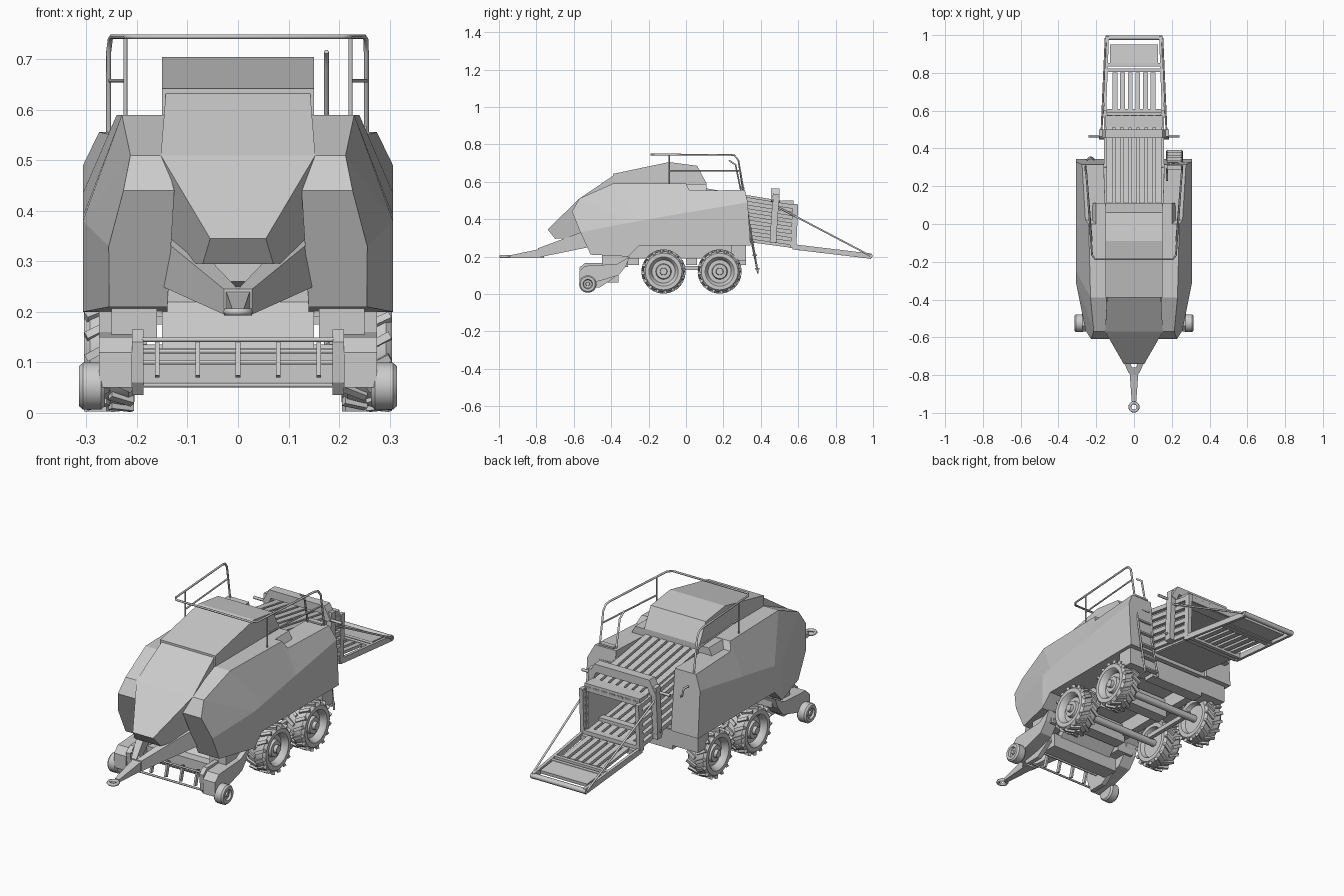
import bpy, bmesh
from math import sin, cos, pi
from mathutils import Vector, Matrix

old = bpy.data.objects.get("Cube")
if old:
    bpy.data.objects.remove(old, do_unlink=True)

grey = bpy.data.materials.new("plain_grey")
grey.use_nodes = True
grey.diffuse_color = (0.6, 0.6, 0.6, 1)
grey.node_tree.nodes["Principled BSDF"].inputs["Base Color"].default_value = grey.diffuse_color


def finish(name, bm, smooth=False):
    bmesh.ops.recalc_face_normals(bm, faces=bm.faces)
    mesh = bpy.data.meshes.new(name)
    bm.to_mesh(mesh)
    bm.free()
    mesh.materials.append(grey)
    obj = bpy.data.objects.new(name, mesh)
    bpy.context.collection.objects.link(obj)
    if smooth:
        bpy.ops.object.select_all(action='DESELECT')
        obj.select_set(True)
        bpy.context.view_layer.objects.active = obj
        bpy.ops.object.shade_smooth_by_angle(angle=0.6)
    return obj


def loft(name, rings, smooth=False):
    """Skin closed rings of equal point count and cap both ends."""
    bm = bmesh.new()
    loops = [[bm.verts.new(p) for p in ring] for ring in rings]
    count = len(loops[0])
    for a, b in zip(loops, loops[1:]):
        for i in range(count):
            j = (i + 1) % count
            bm.faces.new((a[i], a[j], b[j], b[i]))
    bm.faces.new(loops[0])
    bm.faces.new(loops[-1])
    return finish(name, bm, smooth)


def extrude(name, profile, x0, x1):
    return loft(name, [[(x, y, z) for y, z in profile] for x in (x0, x1)])


def lathe(name, profile, center, side, steps):
    cx, cy, cz = center
    angles = [2 * pi * i / steps for i in range(steps)]
    return loft(name, [[(cx + side * x, cy + r * cos(a), cz + r * sin(a)) for a in angles]
                       for x, r in profile], True)


def blocks(name, matrices):
    bm = bmesh.new()
    for matrix in matrices:
        bmesh.ops.create_cube(bm, size=1, matrix=matrix)
    return finish(name, bm)


def span(a, b, width, height):
    """Matrix of a unit cube stretched from a to b."""
    a, b = Vector(a), Vector(b)
    turn = (b - a).to_track_quat('Y', 'Z').to_matrix().to_4x4()
    return Matrix.Translation((a + b) / 2) @ turn @ Matrix.Diagonal((width, (b - a).length, height, 1))


def cuboid(x, y, z):
    """Matrix of a unit cube filling three ranges."""
    low, high = Vector((x[0], y[0], z[0])), Vector((x[1], y[1], z[1]))
    size = high - low
    return Matrix.Translation((low + high) / 2) @ Matrix.Diagonal((abs(size.x), size.y, size.z, 1))


def tube(name, paths, radius, cyclic=False):
    curve = bpy.data.curves.new(name, 'CURVE')
    curve.dimensions = '3D'
    curve.bevel_depth = radius
    curve.bevel_resolution = 1
    curve.use_fill_caps = True
    for path in paths:
        spline = curve.splines.new('POLY')
        spline.points.add(len(path) - 1)
        for point, co in zip(spline.points, path):
            point.co = (*co, 1)
        spline.use_cyclic_u = cyclic
    curve.materials.append(grey)
    obj = bpy.data.objects.new(name, curve)
    bpy.context.collection.objects.link(obj)
    return obj


def mix(a, b, t):
    return a + (b - a) * t


# Central hood: tapered nose, front panel and raised top cover
hood = [(.07, -.70, .295, .055, -.74, .345), (.13, -.5, .3, .153, -.57, .51),
        (.145, -.39, .3, .143, -.39, .632), (.15, -.39, .3, .15, -.39, .642),
        (.15, -.09, .3, .15, -.09, .705), (.15, .06, .3, .15, .06, .685),
        (.15, .11, .3, .15, .11, .59)]
loft("hood", [[(-lw, ly, lz), (lw, ly, lz), (tw, ty, tz), (-tw, ty, tz)]
              for lw, ly, lz, tw, ty, tz in hood])

for s, side in ((1, "left"), (-1, "right")):
    # Faceted side shell from nose to tail
    shell = [
        [(.14, -.51, .21), (.255, -.51, .21), (.256, -.565, .33), (.227, -.61, .44), (.126, -.61, .44)],
        [(.14, -.31, .2), (.307, -.31, .2), (.307, -.31, .38), (.213, -.57, .51), (.146, -.57, .51)],
        [(.15, -.25, .26), (.307, -.25, .26), (.307, -.25, .39), (.23, -.39, .59), (.146, -.39, .59)],
        [(.155, 0, .26), (.307, 0, .26), (.307, 0, .435), (.24, 0, .59), (.15, 0, .59)],
        [(.155, .02, .26), (.307, .02, .26), (.307, .02, .437), (.257, .02, .552), (.15, .02, .552)],
        [(.16, .345, .26), (.307, .345, .26), (.307, .33, .49), (.275, .315, .556), (.16, .315, .556)]]
    loft("side_shell_" + side, [[(s * x, y, z) for x, y, z in ring] for ring in shell])
    loft("inner_step_" + side, [[(s * x, y, z) for x, z in ((.145, .55), (.22, .55), (.2, .588), (.145, .588))]
                                for y in (.0, .11)])

    # Drawbar arm
    arm = [((.095, .15), -.52, .25, .345), ((.0, .028), -.79, .195, .245)]
    loft("drawbar_arm_" + side, [[(s * w[0], y, lo), (s * w[1], y, lo), (s * w[1], y, hi), (s * w[0], y, hi)]
                                 for w, y, lo, hi in arm])

    # Tandem road wheels with chevron lugs
    tyre = [(-.03, .03), (-.03, .07), (-.05, .078), (-.05, .098), (-.038, .108), (.038, .108),
            (.05, .098), (.05, .078), (.042, .07), (.02, .062), (.02, .042), (.035, .038),
            (.035, .02), (.05, .018)]
    for axle, y in (("front", -.12), ("rear", .18)):
        center = Vector((s * .255, y, .12))
        lathe(f"{axle}_wheel_{side}", tyre, center, s, 32)
        lugs = []
        for i in range(32):
            half = 1 if i % 2 else -1
            lugs.append(Matrix.Translation(center) @ Matrix.Rotation(2 * pi * i / 32, 4, 'X')
                        @ Matrix.Translation((half * .024, 0, .109))
                        @ Matrix.Rotation(half * s * .5, 4, 'Z') @ Matrix.Diagonal((.05, .015, .016, 1)))
        blocks(f"{axle}_tyre_lugs_{side}", lugs)

    # Pickup end housing, skid plate, mount and gauge wheel
    housing = [(-.57, .12), (-.54, .15), (-.37, .16), (-.30, .2), (-.32, .15), (-.36, .1),
               (-.46, .07), (-.57, .05)]
    extrude("pickup_housing_" + side, housing, s * .21, s * .275)
    skid = [(-.56, .06), (-.57, .14), (-.54, .165), (-.4, .165), (-.38, .09), (-.46, .035), (-.54, .035)]
    extrude("pickup_skid_" + side, skid, s * .187, s * .21)
    blocks("pickup_mount_" + side, [cuboid((s * .16, s * .25), (-.45, -.31), (.145, .21))])
    gauge = [(-.026, .025), (-.026, .04), (-.018, .047), (.018, .047), (.026, .04), (.026, .026),
             (.016, .022), (.016, .012), (.024, .01)]
    lathe("gauge_wheel_" + side, gauge, (s * .289, -.525, .053), s, 18)

    # Chamber side wall and its rails
    wall = [(.11, .325), (.11, .555), (.57, .47), (.57, .265)]
    extrude("chamber_wall_" + side, wall, s * .135, s * .142)
    blocks("chamber_side_rails_" + side, [
        span((s * .15, .3, mix(.31, .51, k / 5)), (s * .15, .58, mix(.27, .465, k / 5)), .02, .022)
        for k in range(6)])
    blocks("chamber_end_post_" + side, [span((s * .152, .575, .255), (s * .152, .585, .48), .02, .03)])

    # Leaning collar side, clamp pin, ramp rail and support rod
    blocks("collar_side_" + side, [span((s * .17, .465, .285), (s * .17, .482, .535), .03, .035)])
    tube("collar_pin_" + side, [[(s * .16, .465, .5), (s * .24, .465, .5)],
                                [(s * .16, .465, .31), (s * .19, .465, .31)]], .007)
    blocks("ramp_rail_" + side, [span((s * .155, .57, .252), (s * .14, .99, .202), .014, .028)])
    tube("ramp_support_rod_" + side, [[(s * .172, .49, .465), (s * .15, .985, .205)]], .005)

    # Handrail post and middle rail
    tube("handrail_post_" + side, [[(s * .223, -.09, .58), (s * .223, -.09, .745)],
                                   [(s * .223, -.09, .658), (s * .253, .285, .658)]], .004)

# Drawbar tongue with towing ring
loft("drawbar_tongue", [[(-w, y, .193), (w, y, .193), (w, y, top), (-w, y, top)]
                        for w, y, top in ((.028, -.76, .25), (.022, -.8, .236), (.012, -.94, .207))])
tube("towing_ring", [[(.022 * cos(a * pi / 8), -.969 + .022 * sin(a * pi / 8), .2) for a in range(16)]],
     .008, True)

# Chassis: rails, cross boxes, floor and axles
blocks("chassis_rails", [cuboid((s * .14, s * .18), (-.32, .3), (.19, .27)) for s in (1, -1)])
blocks("chassis_cross_boxes", [cuboid((-.15, .15), (y, y + .06), (.155, .25)) for y in (-.31, .0, .26)])
blocks("chassis_floor", [cuboid((-.16, .16), (-.5, .33), (.26, .3))])
blocks("rear_bumper", [cuboid((s * .14, s * .29), (.24, .32), (.175, .265)) for s in (1, -1)])
tube("axles", [[(-.24, y, .12), (.24, y, .12)] for y in (-.12, .18)], .018)
blocks("axle_links", [cuboid((s * .18, s * .2), (-.12, .18), (.128, .15)) for s in (1, -1)])

# Pickup: reel rods, tines and pan
tube("pickup_rods", [[(-.19, y, z), (.19, y, z)] for y, z in
                     ((-.56, .145), (-.53, .122), (-.5, .1), (-.55, .055))], .005)
blocks("pickup_tines", [span((k * .08, -.54, .145), (k * .08, -.56, .072), .009, .018)
                        for k in range(-2, 3)])
blocks("pickup_pan", [cuboid((-.19, .19), (-.44, -.36), (.06, .128))])
blocks("feed_throat", [span((0, -.4, .1), (0, -.28, .23), .3, .03)])

# Slatted bale chamber
for name, z0, z1 in (("top", .558, .476), ("bottom", .325, .262)):
    blocks(f"chamber_{name}_plate", [span((0, .1, z0 - .012), (0, .57, z1 - .012), .28, .008)])
    blocks(f"chamber_{name}_slats", [span((k * .043, .08, z0), (k * .043, .575, z1), .031, .022)
                                     for k in range(-3, 4)])
blocks("chamber_back_plate", [cuboid((-.14, .14), (.2, .21), (.31, .53))])
blocks("chamber_end_beams", [cuboid((-.15, .15), (.51, .575), (.462, .5)),
                             cuboid((-.16, .16), (.555, .59), (.245, .275))])

# Collar top with chamfered corners and lower beam
arch = [(-.185, .5), (-.15, .565), (.15, .565), (.185, .5), (.155, .49), (.14, .525), (-.14, .525), (-.155, .49)]
loft("collar_top", [[(x, y, z) for x, z in arch] for y in (.455, .5)])
blocks("collar_bottom", [cuboid((-.185, .185), (.45, .485), (.275, .3))])

# Folding bale ramp
blocks("ramp_slats", [span((k * .04, .6, .255), (k * .04, .8, .23), .026, .014)
                      for k in (-2.5, -1.5, -.5, .5, 1.5, 2.5)])
blocks("ramp_roller_panel", [span((0, .85, .222), (0, .95, .212), .255, .016)])
blocks("ramp_cross_bars", [cuboid((-.145, .145), (y, y + .018), (z, z + .022))
                           for y, z in ((.59, .235), (.805, .215), (.835, .21))])
tube("ramp_end_bar", [[(-.15, .986, .203), (.15, .986, .203)]], .013)

# Top handrail loop running down into the access ladder
tube("handrail", [[(-.256, .305, .55), (-.256, .28, .715), (-.253, .26, .74), (-.25, .235, .745),
                   (-.222, -.165, .745), (-.205, -.187, .745), (.205, -.187, .745), (.222, -.165, .745),
                   (.25, .235, .745), (.253, .26, .74), (.254, .28, .715), (.254, .385, .11)]], .005)
tube("ladder_inner_rail", [[(.175, .23, .715), (.175, .265, .69), (.175, .385, .11)]], .005)
blocks("ladder_rungs", [cuboid((.175, .254), (y - .012, y + .012), (z, z + .008))
                        for y, z in ((mix(.38, .3, k / 6), mix(.13, .56, k / 6)) for k in range(7))])

# Rear door handle
tube("door_handle", [[(-.25, .338, .5), (-.235, .352, .49), (-.225, .352, .45), (-.21, .34, .44)]], .005)
